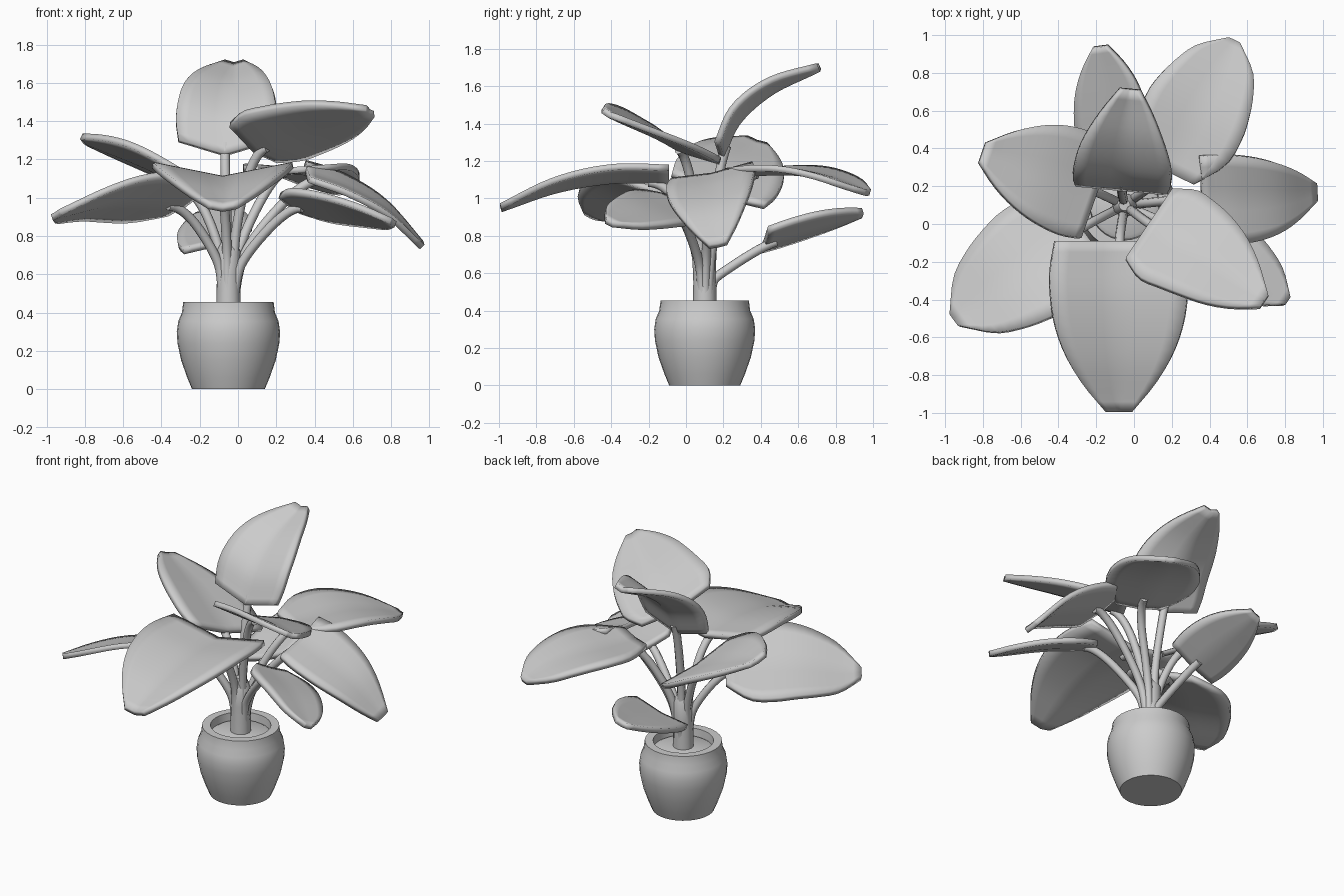
import bpy, bmesh, math
from mathutils import Vector

cube = bpy.data.objects.get("Cube")
if cube:
    bpy.data.objects.remove(cube, do_unlink=True)

grey = bpy.data.materials.new("plain_grey")
grey.use_nodes = True
grey.diffuse_color = (0.6, 0.6, 0.6, 1)
grey.node_tree.nodes["Principled BSDF"].inputs["Base Color"].default_value = (0.6, 0.6, 0.6, 1)

AXIS = Vector((-0.05, 0.1, 0))   # centre line of the pot


def finish(name, bm):
    bmesh.ops.recalc_face_normals(bm, faces=bm.faces)
    mesh = bpy.data.meshes.new(name)
    bm.to_mesh(mesh)
    bm.free()
    obj = bpy.data.objects.new(name, mesh)
    bpy.context.collection.objects.link(obj)
    mesh.materials.append(grey)
    bpy.ops.object.select_all(action='DESELECT')
    obj.select_set(True)
    bpy.context.view_layer.objects.active = obj
    bpy.ops.object.shade_smooth_by_angle(angle=math.radians(35))
    return obj


def lathe(name, profile, steps=32):
    bm = bmesh.new()
    verts = [bm.verts.new(AXIS + Vector((r, 0, z))) for r, z in profile]
    edges = [bm.edges.new(pair) for pair in zip(verts, verts[1:])]
    bmesh.ops.spin(bm, geom=verts + edges, cent=AXIS, axis=(0, 0, 1),
                   angle=math.tau, steps=steps)
    bmesh.ops.remove_doubles(bm, verts=bm.verts, dist=0.0005)
    finish(name, bm)


def sample(points, t):
    """Smooth interpolation through evenly spaced points."""
    f = t * (len(points) - 1)
    i = min(int(f), len(points) - 2)
    u = f - i
    p1, p2 = points[i], points[i + 1]
    p0 = points[i - 1] if i else p1 * 2 - p2
    p3 = points[i + 2] if i + 2 < len(points) else p2 * 2 - p1
    return 0.5 * (2 * p1 + (p2 - p0) * u + (2 * p0 - 5 * p1 + 4 * p2 - p3) * u * u
                  + (3 * p1 - p0 - 3 * p2 + p3) * u ** 3)


# Half-width along the blade, from stalk to tip
HEART = [0.5, 0.92, 1.0, 0.93, 0.8, 0.58, 0.12]
BROAD = [0.93, 1.0, 0.99, 0.92, 0.77, 0.53, 0.2]
TAPER = [0.8, 1.0, 0.97, 0.89, 0.75, 0.5, 0.14]


def leaf(name, path, half_width, tilt, fold, shape, rows=16, cols=8):
    """Blade along a path; tilt raises its left edge, fold raises both edges."""
    run = path[-1] - path[0]
    side = Vector((-run.y, run.x, 0)).normalized()
    bm = bmesh.new()
    grid = []
    for i in range(rows + 1):
        t = i / rows
        mid, w = sample(path, t), sample(shape, t) * half_width
        row = []
        for j in range(cols + 1):
            s = (j / cols * 2 - 1) * w
            lift = Vector((0, 0, tilt * s + fold * (abs(s) - w / 2)))
            row.append(bm.verts.new(mid + side * s + lift))
        grid.append(row)
    for a, b in zip(grid, grid[1:]):
        for j in range(cols):
            bm.faces.new((a[j], a[j + 1], b[j + 1], b[j]))
    obj = finish(name, bm)
    solid = obj.modifiers.new("thickness", 'SOLIDIFY')
    solid.thickness = 0.034
    solid.offset = 0


def stalk(name, points, radius=0.025):
    curve = bpy.data.curves.new(name, 'CURVE')
    curve.dimensions = '3D'
    curve.bevel_depth = radius
    curve.bevel_resolution = 2
    curve.use_fill_caps = True
    curve.resolution_u = 6
    spline = curve.splines.new('NURBS')
    spline.points.add(len(points) - 1)
    for p, co in zip(spline.points, points):
        p.co = (*co, 1)
    spline.order_u = 3
    spline.use_endpoint_u = True
    curve.materials.append(grey)
    bpy.context.collection.objects.link(bpy.data.objects.new(name, curve))


# Pot with an open rim, soil and trunk
lathe("pot", [(0, 0), (0.19, 0), (0.215, 0.06), (0.247, 0.15), (0.266, 0.24), (0.27, 0.3),
              (0.262, 0.355), (0.243, 0.4), (0.236, 0.455), (0.185, 0.455), (0.18, 0.39),
              (0, 0.39)])
lathe("soil", [(0, 0.42), (0.16, 0.415), (0.185, 0.4)])
lathe("trunk", [(0, 0.4), (0.064, 0.4), (0.06, 0.6), (0.063, 0.72), (0.03, 0.78), (0, 0.78)], 12)

# name: (path from stalk to tip, half width, tilt, fold, outline)
LEAVES = {
    "front": ([(-0.08, -0.09, 1.13), (-0.08, -0.4, 1.13), (-0.08, -0.7, 1.07),
               (-0.08, -0.99, 0.95)], 0.365, 0, 0.2, BROAD),
    "front_right": ([(-0.28, -0.02, 0.97), (-0.63, -0.27, 0.99), (-0.95, -0.51, 0.91)],
                    0.31, 0.38, 0.08, HEART),
    "back_right": ([(-0.2, 0.17, 1.03), (-0.48, 0.28, 1.18), (-0.8, 0.38, 1.3)],
                   0.28, 0.33, 0.1, BROAD),
    "top": ([(-0.07, 0.19, 1.26), (-0.06, 0.28, 1.45), (-0.05, 0.46, 1.6),
             (-0.02, 0.71, 1.7)], 0.26, 0, 0.3, BROAD),
    "upper_left": ([(0.08, 0.0, 1.27), (0.38, -0.17, 1.36), (0.69, -0.41, 1.45)],
                   0.275, -0.42, 0.17, TAPER),
    "back_left": ([(0.19, 0.27, 1.14), (0.32, 0.57, 1.15), (0.43, 0.78, 1.11),
                   (0.53, 0.97, 1.03)], 0.28, 0, 0.08, HEART),
    "left": ([(0.36, 0.14, 1.13), (0.56, 0.13, 1.06), (0.77, 0.14, 0.94),
              (0.96, 0.17, 0.75)], 0.235, 0.2, 0.08, BROAD),
    "low_left": ([(0.27, -0.04, 0.97), (0.55, -0.2, 0.93), (0.81, -0.41, 0.87)],
                 0.19, -0.42, 0.05, HEART),
    "low_back": ([(-0.11, 0.42, 0.77), (-0.14, 0.68, 0.85), (-0.18, 0.94, 0.92)],
                 0.19, -0.33, 0.1, BROAD),
}

# Each leaf hangs on a stalk that leaves the trunk and bends out
for name, (coords, width, tilt, fold, shape) in LEAVES.items():
    path = [Vector(p) for p in coords]
    leaf("leaf_" + name, path, width, tilt, fold, shape)
    sink = Vector((0, 0, fold * width * shape[0] / 2 + 0.012))
    base = path[0] - sink
    inner = sample(path, 0.12) - sink
    away = Vector((base.x, base.y, 0)) - AXIS
    root = AXIS + away.normalized() * 0.035 + Vector((0, 0, 0.45))
    bend = AXIS + away * 0.24 + Vector((0, 0, 0.45 + (base.z - 0.45) * 0.48))
    stalk("stalk_" + name, [root, root + Vector((0, 0, 0.1)), bend, base, inner])
